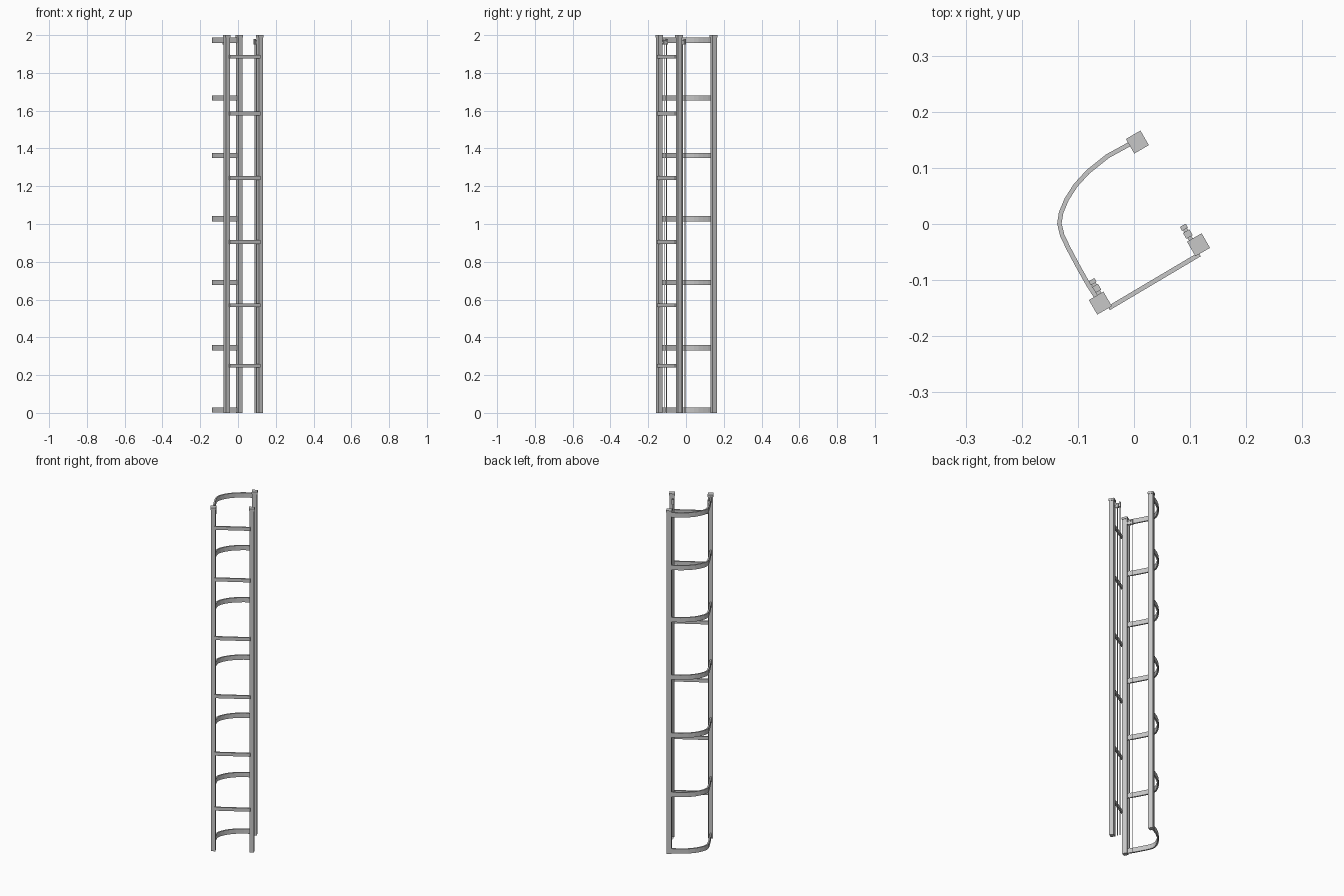
import bpy, math
from mathutils import Vector

if "Cube" in bpy.data.objects:
    bpy.data.objects.remove(bpy.data.objects["Cube"])

def material(name, c):
    m = bpy.data.materials.new(name)
    m.diffuse_color = (*c, 1)
    m.use_nodes = True
    m.node_tree.nodes["Principled BSDF"].inputs["Base Color"].default_value = m.diffuse_color
    return m

GREY = material("steel grey", (0.57, 0.57, 0.57))
ANG = math.radians(30)

def mesh(name, verts, faces, mat):
    me = bpy.data.meshes.new(name)
    me.from_pydata(verts, [], faces)
    me.materials.append(mat)
    ob = bpy.data.objects.new(name, me)
    bpy.context.collection.objects.link(ob)
    return ob

def box(name, x, y, z0, z1, w, d, mat=GREY):
    u = Vector((math.cos(ANG), math.sin(ANG))) * w / 2
    v = Vector((-math.sin(ANG), math.cos(ANG))) * d / 2
    c = Vector((x, y))
    ring = [c - u - v, c + u - v, c + u + v, c - u + v]
    verts = [(*p, z) for z in (z0, z1) for p in ring]
    return mesh(name, verts, [(3, 2, 1, 0), (4, 5, 6, 7)] +
                [(i, (i + 1) % 4, (i + 1) % 4 + 4, i + 4) for i in range(4)], mat)

def band(name, path, z, h, t):
    """Flat strip following a plan path."""
    pts = [Vector(p) for p in path]
    verts = []
    for i, p in enumerate(pts):
        d = (pts[min(i + 1, len(pts) - 1)] - pts[max(i - 1, 0)]).normalized()
        n = Vector((-d.y, d.x)) * t / 2
        verts += [(*(p + n), z - h / 2), (*(p - n), z - h / 2),
                  (*(p - n), z + h / 2), (*(p + n), z + h / 2)]
    faces = [(0, 3, 2, 1), tuple(len(verts) - k for k in (4, 3, 2, 1))]
    for i in range(len(pts) - 1):
        for j in range(4):
            a, b = 4 * i + j, 4 * i + (j + 1) % 4
            faces.append((a, b, b + 4, a + 4))
    return mesh(name, verts, faces, GREY)

# Three square posts with slightly wider caps
for n, x, y in (("back_post", 0.006, 0.146), ("right_post", 0.115, -0.037),
                ("left_post", -0.06, -0.141)):
    box(n, x, y, 0, 1.988, 0.025, 0.025)
    box(n + "_cap", x, y, 1.988, 2, 0.03, 0.03)

# Straight rungs
for z in (0.25, 0.57, 0.905, 1.243, 1.585, 1.885):
    band("rung", [(-0.045, -0.15), (0.117, -0.054)], z, 0.02, 0.008)

# Curved hoops
CURVE = [(-0.003, 0.145), (-0.047, 0.121), (-0.082, 0.093), (-0.104, 0.069), (-0.12, 0.044),
         (-0.13, 0.02), (-0.133, 0.001), (-0.128, -0.02), (-0.117, -0.043),
         (-0.1, -0.075), (-0.082, -0.107), (-0.066, -0.132)]
for z in (0.016, 0.345, 0.69, 1.028, 1.363, 1.666, 1.973):
    band("hoop", CURVE, z, 0.027, 0.008)

# Hooks at the post tops, each with a pair of hanging cords
for x, y, s in ((0.115, -0.037, -0.007), (-0.06, -0.141, 0.007)):
    at = lambda d: (x + math.cos(ANG) * s - math.sin(ANG) * d,
                    y + math.sin(ANG) * s + math.cos(ANG) * d)
    box("hook_arm", *at(0.026), 1.955, 1.967, 0.008, 0.03)
    box("hook_collar", *at(0.026), 1.95, 1.975, 0.013, 0.012)
    box("hook_tip", *at(0.040), 1.95, 1.98, 0.012, 0.008)
    box("cord", *at(0.026), 0, 1.955, 0.003, 0.003)
    box("cord", *at(0.040), 0, 1.955, 0.003, 0.003)
